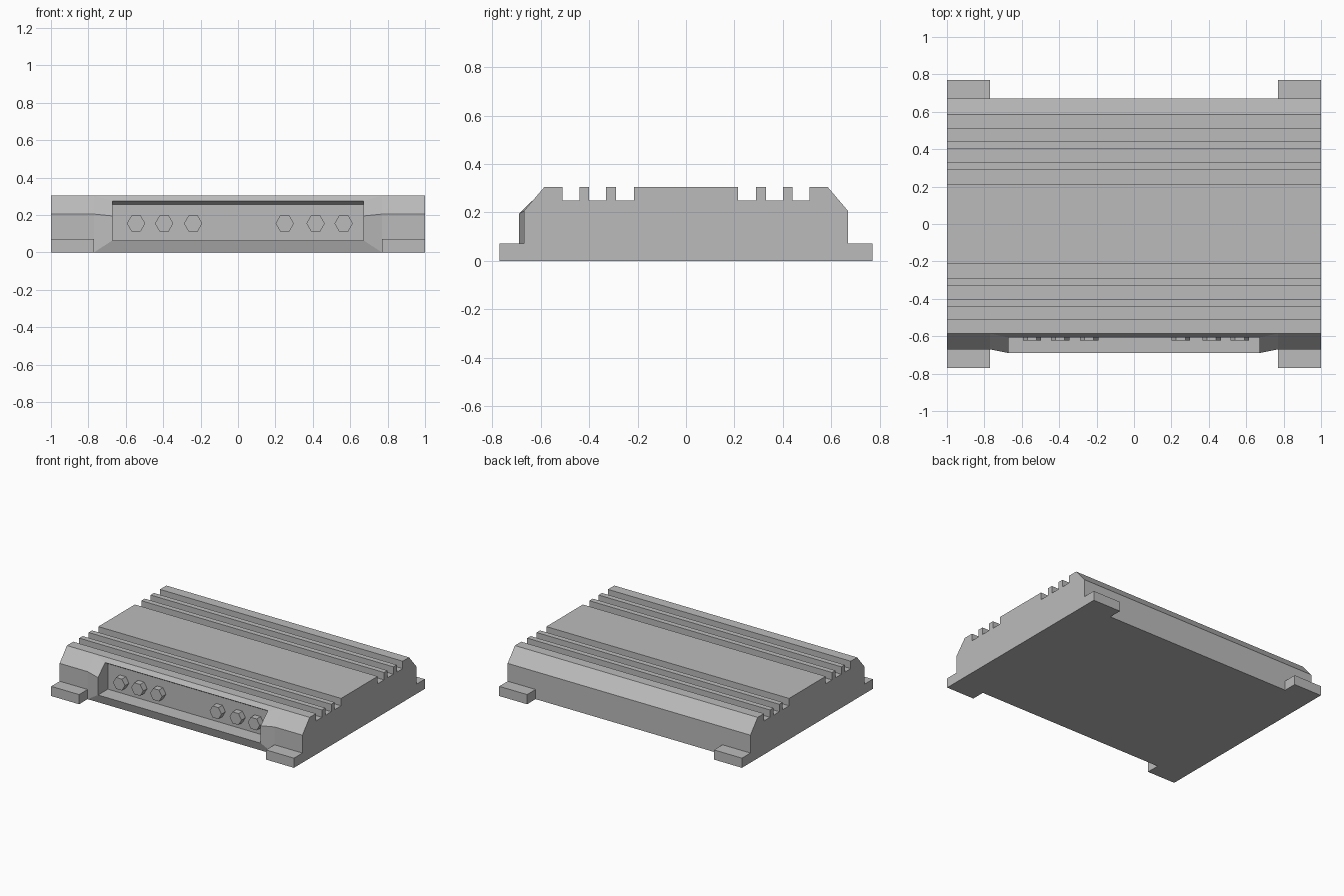
import bpy, bmesh, math
from mathutils import Matrix

cube = bpy.data.objects.get("Cube")
if cube:
    bpy.data.objects.remove(cube)

grey = bpy.data.materials.new("metal grey")
grey.use_nodes = True
colour = (0.5, 0.5, 0.5, 1)
grey.diffuse_color = colour
grey.node_tree.nodes["Principled BSDF"].inputs["Base Color"].default_value = colour


def finish(name, bm):
    bmesh.ops.remove_doubles(bm, verts=bm.verts, dist=1e-5)
    bmesh.ops.recalc_face_normals(bm, faces=bm.faces)
    mesh = bpy.data.meshes.new(name)
    bm.to_mesh(mesh)
    bm.free()
    mesh.materials.append(grey)
    obj = bpy.data.objects.new(name, mesh)
    bpy.context.collection.objects.link(obj)
    return obj


# Rear and ribbed top outline, from the rear bottom edge to the front rib
TOP, GROOVE = 0.305, 0.25
outline = [(0.67, 0), (0.67, 0.205), (0.585, TOP)]
grooves = [(0.51, 0.44), (0.4, 0.33), (0.29, 0.215)]
rear = [p for a, b in grooves for p in ((a, TOP), (a, GROOVE), (b, GROOVE), (b, TOP))]
outline += rear + [(-y, z) for y, z in reversed(rear)]

# Front edges: flat ends, bulged panel surround, and recessed panel
crest, foot = (-0.585, TOP), (-0.67, 0)
brow, lip_top, lip = (-0.607, 0.275), (-0.69, 0.195), (-0.69, 0.065)
back_top, back_low = (-0.575, 0.255), (-0.575, 0.065)
flat = outline + [crest, crest, (-0.67, 0.205), foot, foot]
bulged = outline + [crest, brow, lip_top, lip, foot]
recess = outline + [crest, brow, back_top, back_low, lip, foot]

bm = bmesh.new()


def add_face(points):
    unique = list(dict.fromkeys(points))
    if len(unique) > 2:
        bm.faces.new([bm.verts.new(p) for p in unique])


def loft(x0, section0, x1, section1):
    for i in range(len(section0)):
        j = (i + 1) % len(section0)
        add_face([(x0, *section0[i]), (x0, *section0[j]),
                  (x1, *section1[j]), (x1, *section1[i])])


# Ribbed housing
loft(-0.67, recess, 0.67, recess)
for s in (-1, 1):
    loft(s * 0.67, bulged, s * 0.77, flat)
    loft(s * 0.77, flat, s, flat)
    add_face([(s, *p) for p in flat])
    add_face([(s * 0.67, *p) for p in (brow, lip_top, lip, back_low, back_top)])
finish("housing", bm)

# Mounting feet at the four corners
for sx, side in ((-1, "right"), (1, "left")):
    for sy, end in ((-1, "front"), (1, "rear")):
        bm = bmesh.new()
        bmesh.ops.create_cube(bm, size=1, matrix=Matrix.Translation(
            (sx * 0.885, sy * 0.72, 0.036)) @ Matrix.Diagonal((0.23, 0.1, 0.072, 1)))
        finish(f"{end}_{side}_foot", bm)

# Hexagonal terminals on the recessed panel
for i, x in enumerate((-0.545, -0.395, -0.24, 0.25, 0.415, 0.565)):
    bm = bmesh.new()
    place = (Matrix.Translation((x, -0.597, 0.155)) @ Matrix.Rotation(math.pi / 2, 4, 'X'))
    bmesh.ops.create_cone(bm, cap_ends=True, segments=6, radius1=0.049,
                          radius2=0.049, depth=0.05,
                          matrix=place @ Matrix.Rotation(math.pi / 2, 4, 'Z'))
    # Keep a corner of each hexagon pointing sideways
    if max(v.co.x for v in bm.verts) - x < 0.047:
        bmesh.ops.rotate(bm, verts=bm.verts, cent=(x, 0, 0.155),
                         matrix=Matrix.Rotation(math.pi / 6, 3, 'Y'))
    finish(f"terminal_{i + 1}", bm)
